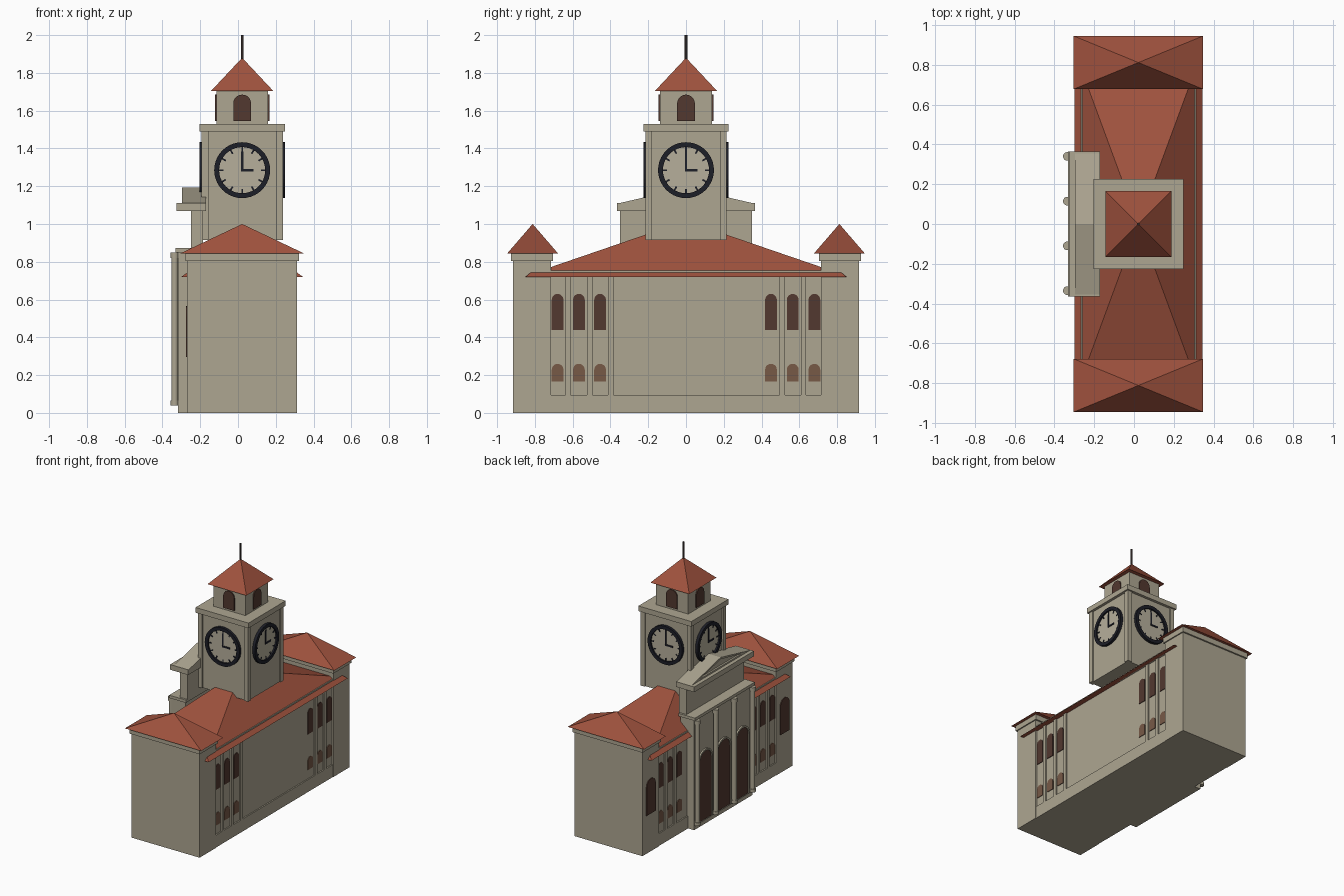
import bpy, bmesh, math
from mathutils import Vector

if "Cube" in bpy.data.objects:
    bpy.data.objects.remove(bpy.data.objects["Cube"])

CX = 0.022  # building axis


def mat(name, rgb):
    m = bpy.data.materials.new(name)
    m.diffuse_color = (*rgb, 1)
    m.use_nodes = True
    m.node_tree.nodes["Principled BSDF"].inputs["Base Color"].default_value = m.diffuse_color
    return m


STONE = mat("stone", (0.42, 0.38, 0.285))
DIAL = mat("dial_cream", (0.47, 0.43, 0.33))
TILE = mat("roof_tile", (0.35, 0.085, 0.048))
DARK = mat("dark_glass", (0.085, 0.040, 0.029))
PALE = mat("brown_glass", (0.185, 0.100, 0.062))
IRON = mat("dark_iron", (0.012, 0.013, 0.020))
POLE = mat("pole_brown", (0.035, 0.025, 0.022))


def finish(name, bm, material):
    bmesh.ops.recalc_face_normals(bm, faces=bm.faces)
    me = bpy.data.meshes.new(name)
    bm.to_mesh(me)
    bm.free()
    me.materials.append(material)
    ob = bpy.data.objects.new(name, me)
    bpy.context.collection.objects.link(ob)
    return ob


def box(name, x, y, z, material=STONE):
    bm = bmesh.new()
    bmesh.ops.create_cube(bm, size=1)
    for v in bm.verts:
        for i, (lo, hi) in enumerate((x, y, z)):
            v.co[i] = lo if v.co[i] < 0 else hi
    return finish(name, bm, material)


def block(name, hx, hy, z0, z1, cy=0, material=STONE):
    return box(name, (CX - hx, CX + hx), (cy - hy, cy + hy), (z0, z1), material)


def hip(name, hx, hy, z0, z1, cy=0, top=(0, 0)):
    """Pyramid roof, or a sloped skirt when top half sizes are given."""
    bm = bmesh.new()
    sides = ((-1, -1), (1, -1), (1, 1), (-1, 1))
    for sx, sy in sides:
        bm.verts.new((CX + sx * hx, cy + sy * hy, z0))
    for sx, sy in sides:
        bm.verts.new((CX + sx * top[0], cy + sy * top[1], z1))
    v = list(bm.verts)
    bm.faces.new(v[:4])
    bm.faces.new(v[4:])
    for i in range(4):
        j = (i + 1) % 4
        bm.faces.new((v[i], v[j], v[4 + j], v[4 + i]))
    bmesh.ops.remove_doubles(bm, verts=bm.verts, dist=1e-5)
    return finish(name, bm, TILE)


def plate(name, outline, origin, turn, depth, material, hole=None):
    """Extrude a (right, up) outline outward from a wall facing angle turn."""
    n = Vector((math.cos(turn), math.sin(turn), 0))
    r = Vector((-n.y, n.x, 0))
    place = lambda p, d: Vector(origin) + r * p[0] + Vector((0, 0, p[1])) + n * d
    bm = bmesh.new()
    loops = [[bm.verts.new(place(p, d)) for p in line]
             for line in ([outline, hole] if hole else [outline]) for d in (0, depth)]
    pairs = [(0, 1), (2, 3), (0, 2), (1, 3)] if hole else [(0, 1)]
    for a, b in pairs:
        A, B = loops[a], loops[b]
        for i in range(len(A)):
            j = (i + 1) % len(A)
            bm.faces.new((A[i], A[j], B[j], B[i]))
    if not hole:
        bm.faces.new(loops[0])
        bm.faces.new(loops[1])
    return finish(name, bm, material)


def arch(w, h, rise=None, n=10):
    rise = w / 2 if rise is None else rise
    return [(-w / 2, 0), (w / 2, 0)] + [
        (w / 2 * math.cos(math.pi * i / n), h - rise + rise * math.sin(math.pi * i / n))
        for i in range(n + 1)]


def circle(r, n=40):
    return [(r * math.cos(math.tau * i / n), r * math.sin(math.tau * i / n)) for i in range(n)]


def rod(name, x, y, r, z0, z1, material=STONE, n=16):
    bm = bmesh.new()
    bmesh.ops.create_cone(bm, cap_ends=True, segments=n, radius1=r, radius2=r, depth=z1 - z0)
    bmesh.ops.translate(bm, verts=bm.verts, vec=(x, y, (z0 + z1) / 2))
    ob = finish(name, bm, material)
    for p in ob.data.polygons:
        p.use_smooth = len(p.vertices) == 4
    return ob


# Long main hall with plinth, top band, eave skirt and hipped roof
block("main_hall", 0.278, 0.73, 0, 0.745)
block("plinth", 0.288, 0.73, 0, 0.095)
block("roof_band", 0.289, 0.82, 0.72, 0.755)
hip("eave_skirt", 0.322, 0.85, 0.72, 0.745, top=(0.288, 0.82))
hip("main_roof", 0.282, 0.765, 0.755, 1.017)

# End pavilions
for s in (-1, 1):
    block("pavilion", 0.291, 0.1, 0, 0.81, s * 0.815)
    block("pavilion_cornice", 0.30, 0.112, 0.805, 0.845, s * 0.815)
    hip("pavilion_roof", 0.326, 0.134, 0.845, 1.0, s * 0.812)
    plate("pavilion_window", arch(0.11, 0.27), (CX - 0.291, s * 0.815, 0.295), math.pi, 0.006, DARK)

# Side windows in two storeys, with pilasters between them
for sx, turn in ((1, 0), (-1, math.pi)):
    wall = CX + sx * 0.278
    for y in (-0.68, -0.567, -0.455, 0.45, 0.565, 0.68):
        plate("upper_window", arch(0.062, 0.19), (wall, y, 0.44), turn, 0.005, DARK)
        plate("lower_window", arch(0.062, 0.095), (wall, y, 0.165), turn, 0.005, PALE)
    for y in (-0.625, -0.51, -0.398, 0.51, 0.622):
        box("pilaster", sorted((wall - sx * 0.01, wall + sx * 0.01)), (y - 0.014, y + 0.014), (0.095, 0.72))

# Entrance porch: body, cornice, attic and pediment
box("porch", (-0.318, -0.2), (-0.355, 0.355), (0, 0.85))
box("porch_cornice", (-0.332, -0.19), (-0.365, 0.365), (0.85, 0.872))
box("porch_attic", (-0.25, -0.185), (-0.35, 0.35), (0.87, 1.07))
box("attic_cornice", (-0.325, -0.17), (-0.364, 0.364), (1.07, 1.11))
gable = [(-0.355, 0), (0.355, 0), (0, 0.082)]
inner = [(-0.26, 0.012), (0.26, 0.012), (0, 0.068)]
plate("pediment", gable, (-0.17, 0, 1.11), math.pi, 0.112, STONE)
plate("pediment_frame", gable, (-0.282, 0, 1.11), math.pi, 0.014, STONE, inner)
for y in (-0.335, -0.11, 0.115, 0.34):
    rod("porch_column", -0.335, y, 0.018, 0.04, 0.845)
    rod("column_base", -0.335, y, 0.022, 0.04, 0.065)
    rod("column_capital", -0.335, y, 0.022, 0.82, 0.85)
for y in (-0.2225, 0.0025, 0.2275):
    plate("door", arch(0.15, 0.53), (-0.318, y, 0.04), math.pi, 0.005, DARK)
    plate("door_surround", arch(0.176, 0.543), (-0.318, y, 0.04), math.pi, 0.012, STONE, arch(0.15, 0.53))

# Clock tower with corner piers and cornice
block("tower", 0.205, 0.205, 0.915, 1.50)
for sx in (-1, 1):
    for sy in (-1, 1):
        x, y = CX + sx * 0.197, sy * 0.197
        box("tower_corner", (x - 0.018, x + 0.018), (y - 0.018, y + 0.018), (0.915, 1.49))
block("tower_cornice", 0.226, 0.226, 1.49, 1.53)

# Belfry, roof and pole
block("belfry", 0.137, 0.137, 1.53, 1.705)
hip("belfry_roof", 0.166, 0.166, 1.703, 1.88)
rod("pole", CX, 0, 0.007, 1.86, 2.0, POLE, 8)

# Clocks and belfry windows on all four sides
for k in range(4):
    t = k * math.pi / 2
    at = lambda d, z: (CX + d * math.cos(t), d * math.sin(t), z)
    plate("belfry_window", arch(0.094, 0.14), at(0.137, 1.545), t, 0.008, DARK)
    plate("clock_face", circle(0.135), at(0.205, 1.285), t, 0.009, DIAL)
    plate("clock_ring", circle(0.148), at(0.205, 1.285), t, 0.021, IRON, circle(0.122))
    for i in range(12):
        a = math.tau * i / 12
        c, s = math.cos(a), math.sin(a)
        w = 0.0045
        tick = [(r * c - q * s, r * s + q * c) for r, q in ((0.1, -w), (0.124, -w), (0.124, w), (0.1, w))]
        plate("hour_mark", tick, at(0.214, 1.285), t, 0.003, IRON)
    plate("minute_hand", [(-0.006, -0.006), (0.006, -0.006), (0.006, 0.1), (-0.006, 0.1)],
          at(0.214, 1.285), t, 0.004, IRON)
    plate("hour_hand", [(-0.006, -0.006), (0.06, -0.006), (0.06, 0.006), (-0.006, 0.006)],
          at(0.214, 1.285), t, 0.005, IRON)
